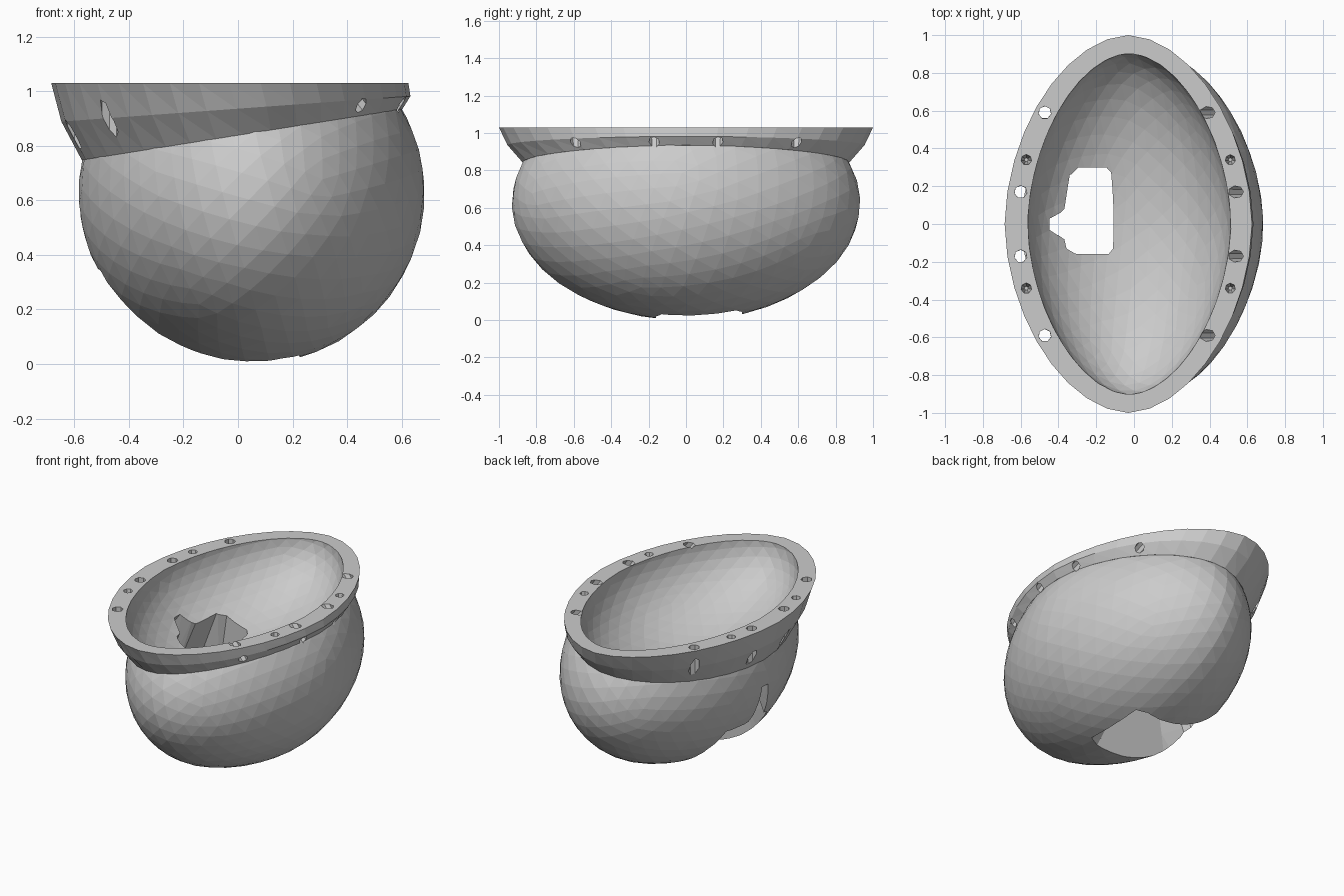
import bpy, bmesh, math
from mathutils import Matrix, Vector

if "Cube" in bpy.data.objects:
    bpy.data.objects.remove(bpy.data.objects["Cube"])

TOP = 1.03
P = 1.82  # plan outline is slightly more pointed than an ellipse
BODY_C, BODY_R = Vector((0.05, 0, 0.626)), Vector((0.635, 0.932, 0.628))


def make_object(name, bm):
    bmesh.ops.recalc_face_normals(bm, faces=bm.faces)
    mesh = bpy.data.meshes.new(name)
    bm.to_mesh(mesh)
    bm.free()
    ob = bpy.data.objects.new(name, mesh)
    bpy.context.collection.objects.link(ob)
    return ob


def plan(x, y, p):
    """Warp factor from a circle to a pointed superellipse."""
    r = math.hypot(x, y)
    return 1 if r < 1e-6 else (abs(x / r) ** p + abs(y / r) ** p) ** (-1 / p)


def ellipsoid(center, radii, turn, p):
    bm = bmesh.new()
    rot = Matrix.Rotation(turn, 4, Vector((1, 0.6, 0.3)).normalized())
    bmesh.ops.create_icosphere(bm, subdivisions=4, radius=1, matrix=rot)
    for v in bm.verts:
        k = plan(v.co.x, v.co.y, p)
        v.co = Vector((v.co.x * k * radii[0], v.co.y * k * radii[1],
                       v.co.z * radii[2])) + Vector(center)
    return bm


def loft(bm, rings):
    vs = [[bm.verts.new(p) for p in r] for r in rings]
    n = len(vs[0])
    for a, b in zip(vs, vs[1:]):
        for i in range(n):
            j = (i + 1) % n
            bm.faces.new((a[i], a[j], b[j]))
            bm.faces.new((a[i], b[j], b[i]))
    caps = [bm.faces.new(vs[0]), bm.faces.new(vs[-1])]
    bmesh.ops.triangulate(bm, faces=caps)


def boolean(target, tool, op):
    mod = target.modifiers.new(op, 'BOOLEAN')
    mod.operation, mod.object, mod.solver = op, tool, 'EXACT'
    bpy.context.view_layer.objects.active = target
    bpy.ops.object.modifier_apply(modifier=mod.name)
    bpy.data.objects.remove(tool)


# rounded body, trimmed just under the rim top
bm = ellipsoid(BODY_C, BODY_R, 0.4, P)
bmesh.ops.bisect_plane(bm, geom=bm.verts[:] + bm.edges[:] + bm.faces[:],
                       plane_co=(0, 0, 1.0), plane_no=(0, 0, 1), clear_outer=True)
bmesh.ops.holes_fill(bm, edges=[e for e in bm.edges if e.is_boundary])
bowl = make_object("bowl", bm)


# flared rim, from a tilted seam on the body up to the flat top
def seam_point(a):
    lo, hi = 0.3, 1.6
    for _ in range(40):
        r = (lo + hi) / 2
        x, y = 0.02 + 0.58 * r * math.cos(a), 0.87 * r * math.sin(a)
        s = Vector((x, y, 0.839 + 0.159 * x))
        q = Vector([(s[i] - BODY_C[i]) / BODY_R[i] for i in range(3)])
        k = plan(q.x, q.y, P)
        if (q.x ** 2 + q.y ** 2) / k ** 2 + q.z ** 2 < 1:
            lo = r
        else:
            hi = r
    return s


angles = [2 * math.pi * i / 36 for i in range(36)]
top, mid = [], []
for a in angles:
    c, s = math.cos(a), math.sin(a)
    k = plan(c, s, P)
    top.append(Vector((-0.03 + 0.655 * c * k, s * k, TOP)))
seam = [seam_point(a) for a in angles]
for t, s in zip(top, seam):
    m = (t + s) / 2
    mid.append(Vector((m.x * 1.03, m.y * 1.02, m.z)))
inner = [Vector((s.x * 0.8, s.y * 0.8, 0.839 + 0.159 * s.x * 0.8)) for s in seam]
bm = bmesh.new()
loft(bm, [top, mid, seam, inner])
boolean(bowl, make_object("rim", bm), 'UNION')

# shallow inner hollow
bm = ellipsoid((-0.025, 0, TOP), (0.538, 0.905, 0.43), 0.25, 1.8)
boolean(bowl, make_object("hollow_cutter", bm), 'DIFFERENCE')

# keyhole opening that widens toward the outside
STATIONS = [(-0.11, 0.61, 0.23, 0.02), (-0.33, 0.74, -0.48, 0.34), (-0.43, 0.79, -0.58, 0.58)]
profile = [(-.11, -.13), (-.14, -.16), (-.29, -.16), (-.34, -.13), (-.35, -.08),
           (-.38, -.06), (-.43, -.03), (-.43, .03), (-.37, .06), (-.35, .08),
           (-.33, .26), (-.29, .30), (-.14, .30), (-.11, .27)]


def fan(x, y, t):
    a, b = STATIONS[:2] if x > -0.33 else STATIONS[1:]
    f = (x - a[0]) / (b[0] - a[0])
    xi, zi, xo, zo = [p + (q - p) * f for p, q in zip(a, b)]
    return Vector((xi + (xo - xi) * t, y, zi + (zo - zi) * t))


bm = bmesh.new()
loft(bm, [[fan(x, y, t) for x, y in profile] for t in (-0.35, 0, 1, 2.3)])
boolean(bowl, make_object("opening_cutter", bm), 'DIFFERENCE')

# fixing holes round the rim: through holes and blind ones, as (x, |y|, lean, depth, tip)
bm = bmesh.new()
for x, y, lean, depth, tip in [(-0.472, 0.59, 0, 0.24, 0.033), (-0.60, 0.17, 0, 0.24, 0.033),
                               (-0.57, 0.34, 0, 0.13, 0.01), (0.39, 0.59, 0.75, 0.125, 0.028),
                               (0.54, 0.17, 0.75, 0.115, 0.028), (0.51, 0.34, 0, 0.1, 0.01)]:
    for sy in (-y, y):
        axis = Vector((lean, 0, -1)).normalized()
        rot = axis.to_track_quat('Z', 'Y').to_matrix().to_4x4()
        m = Matrix.Translation(Vector((x, sy, TOP)) + axis * (depth / 2 - 0.02)) @ rot
        bmesh.ops.create_cone(bm, cap_ends=True, segments=7, radius1=0.034,
                              radius2=tip, depth=depth + 0.04, matrix=m)
boolean(bowl, make_object("hole_cutter", bm), 'DIFFERENCE')
